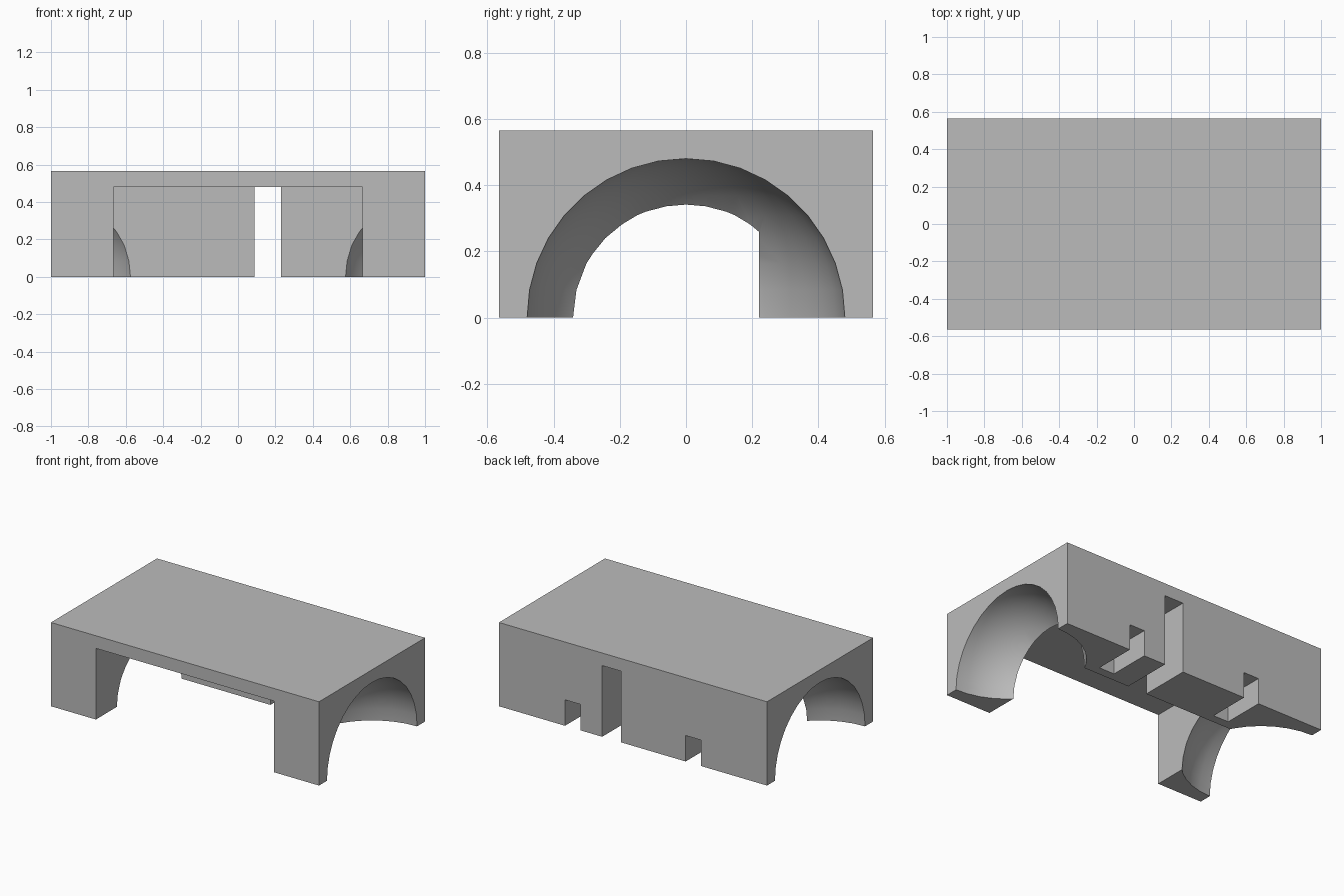
import bpy
import math

if "Cube" in bpy.data.objects:
    bpy.data.objects.remove(bpy.data.objects["Cube"], do_unlink=True)

HALF_Y = 0.565
HEIGHT = 0.565
RADIUS = 0.48      # hollow radius, also the bay height
WALL_Y = 0.22      # inner face of the rear wall
OVER = 0.1         # cutter overshoot

grey = bpy.data.materials.new("plain grey")
grey.use_nodes = True
grey.diffuse_color = (0.5, 0.5, 0.5, 1)
grey.node_tree.nodes["Principled BSDF"].inputs["Base Color"].default_value = (0.5, 0.5, 0.5, 1)


def box(name, x, y, z):
    """Box spanning the given (low, high) ranges."""
    bpy.ops.mesh.primitive_cube_add(size=1)
    ob = bpy.context.object
    ob.name = name
    spans = (x, y, z)
    for v in ob.data.vertices:
        v.co = [lo if c < 0 else hi for c, (lo, hi) in zip(v.co, spans)]
    ob.data.materials.append(grey)
    return ob


def cut(target, cutter):
    """Subtract the cutter and discard it."""
    cutter.hide_render = True
    mod = target.modifiers.new(cutter.name, 'BOOLEAN')
    mod.operation = 'DIFFERENCE'
    mod.solver = 'EXACT'
    mod.object = cutter
    bpy.context.view_layer.objects.active = target
    bpy.ops.object.modifier_apply(modifier=mod.name)
    bpy.data.objects.remove(cutter, do_unlink=True)


# Solid block
body = box("block_body", (-1, 1), (-HALF_Y, HALF_Y), (0, HEIGHT))

# Wide open bay at the front, reaching back to the rear wall
cut(body, box("front_bay", (-0.665, 0.665), (-HALF_Y - OVER, WALL_Y), (-OVER, RADIUS)))

# Tall slot through the rear wall
cut(body, box("tall_slot", (0.088, 0.23), (WALL_Y - OVER, HALF_Y + OVER), (-OVER, RADIUS)))

# Two shallow pockets in the back, open below
for side in (-1, 1):
    x = sorted((side * 0.393, side * 0.507))
    cut(body, box("back_pocket", x, (0.28, HALF_Y + OVER), (-OVER, 0.175)))

# Spherical hollow in each end
for side in (-1, 1):
    bpy.ops.mesh.primitive_uv_sphere_add(segments=36, ring_count=18, radius=RADIUS, location=(side, 0, 0))
    hollow = bpy.context.object
    hollow.name = "end_hollow"
    hollow.data.materials.append(grey)
    cut(body, hollow)

# Smooth hollows, crisp edges
bpy.ops.object.select_all(action='DESELECT')
body.select_set(True)
bpy.context.view_layer.objects.active = body
bpy.ops.object.shade_smooth_by_angle(angle=math.radians(25))
